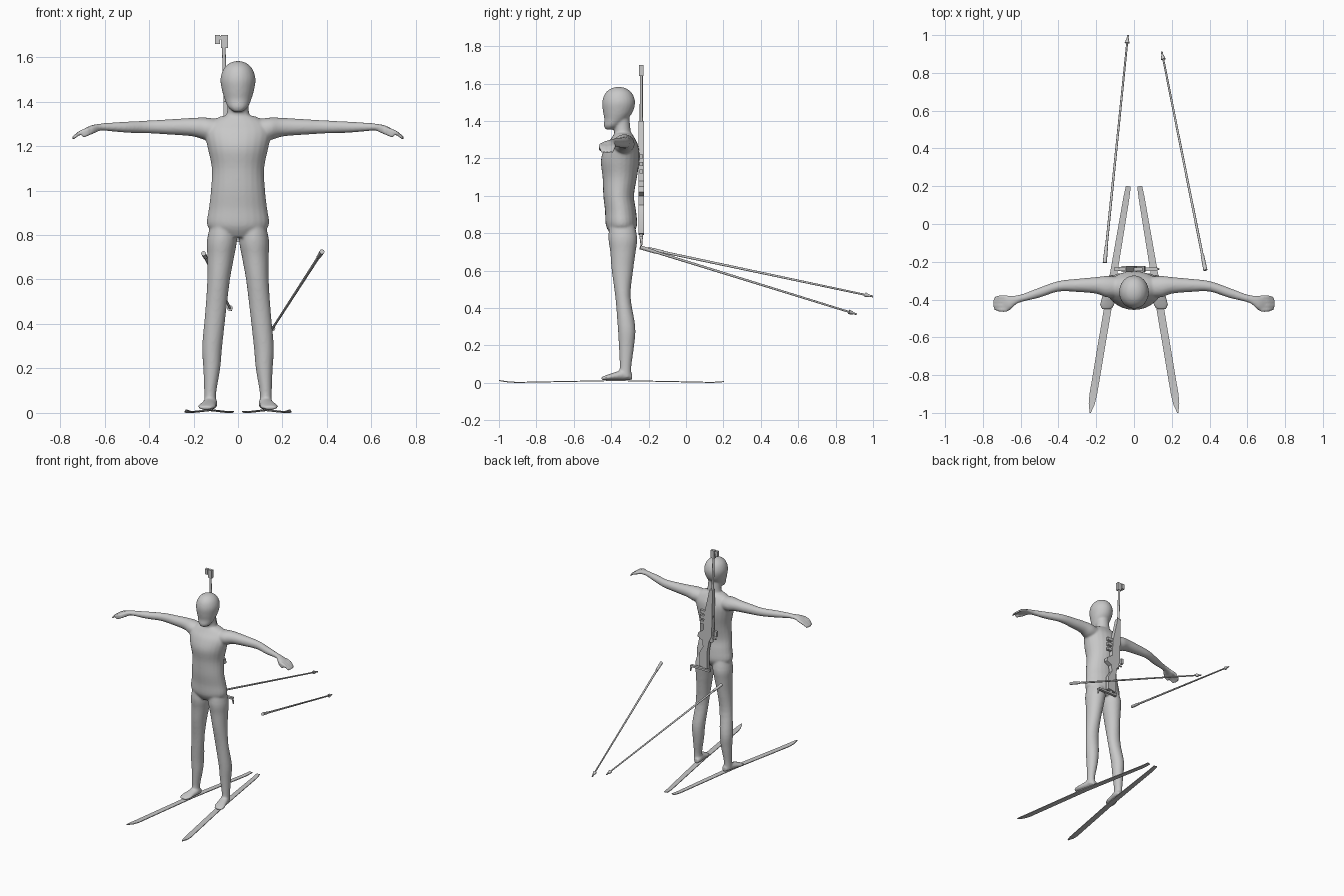
import bpy, bmesh, math
from mathutils import Vector

cube = bpy.data.objects.get("Cube")
if cube:
    bpy.data.objects.remove(cube, do_unlink=True)

grey = bpy.data.materials.new("plain_grey")
grey.use_nodes = True
grey.diffuse_color = (0.58, 0.58, 0.58, 1)
grey.node_tree.nodes["Principled BSDF"].inputs["Base Color"].default_value = grey.diffuse_color


def make_object(name, bm):
    """Turn a bmesh into a named object with smooth faces and sharp edges."""
    bmesh.ops.recalc_face_normals(bm, faces=bm.faces)
    mesh = bpy.data.meshes.new(name)
    bm.to_mesh(mesh)
    bm.free()
    mesh.materials.append(grey)
    mesh.shade_smooth()
    mesh.set_sharp_from_angle(angle=math.radians(35))
    obj = bpy.data.objects.new(name, mesh)
    bpy.context.collection.objects.link(obj)
    return obj


def smooth_path(sections, steps=4):
    """Catmull-Rom interpolation of section tuples."""
    pts = [Vector(s) for s in sections]
    pts = [pts[0]] + pts + [pts[-1]]
    out = []
    for a, b, c, d in zip(pts, pts[1:], pts[2:], pts[3:]):
        for i in range(steps):
            t = i / steps
            out.append(b + (c - a) * t / 2 + (a * 2 - b * 5 + c * 4 - d) * t * t / 2
                       + (b * 3 - a - c * 3 + d) * t ** 3 / 2)
    return out + [pts[-1]]


def skin_rings(bm, rings):
    """Join rings of points into a closed tube."""
    rings = [[bm.verts.new(p) for p in ring] for ring in rings]
    count = len(rings[0])
    for low, high in zip(rings, rings[1:]):
        for i in range(count):
            j = (i + 1) % count
            bm.faces.new((low[i], low[j], high[j], high[i]))
    bm.faces.new(rings[0])
    bm.faces.new(rings[-1])


def loft(bm, sections, axis, side=1, sides=24):
    """Closed elliptical tube; each section is x, y, z and two radii."""
    rings = []
    for x, y, z, ra, rb in smooth_path(sections):
        ring = []
        for i in range(sides):
            ang = math.tau * i / sides
            u = max(ra, 0.004) * math.cos(ang)
            v = max(rb, 0.004) * math.sin(ang)
            offset = {"x": (0, u, v), "y": (u, 0, v), "z": (u, v, 0)}[axis]
            p = Vector((x, y, z)) + Vector(offset)
            p.x *= side
            ring.append(p)
        rings.append(ring)
    skin_rings(bm, rings)


def rod(bm, start, end, r_start, r_end, sides=12):
    """Tapered round bar between two points."""
    start, end = Vector(start), Vector(end)
    turn = (end - start).to_track_quat("Z", "Y")
    circle = [Vector((math.cos(math.tau * i / sides), math.sin(math.tau * i / sides), 0))
              for i in range(sides)]
    skin_rings(bm, [[p + turn @ (c * r) for c in circle]
                    for p, r in ((start, r_start), (end, r_end))])


def plate(bm, outline, y_mid, depth):
    """Outline in the x-z plane given thickness along y."""
    skin_rings(bm, [[Vector((x, y_mid + k * depth / 2, z)) for x, z in outline]
                    for k in (-1, 1)])


def box(bm, x0, x1, z0, z1, y_mid, depth):
    plate(bm, [(x0, z0), (x1, z0), (x1, z1), (x0, z1)], y_mid, depth)


# Body: torso, neck and head
body = bmesh.new()
loft(body, [(0, -.345, .79, .08, .055), (0, -.345, .84, .138, .083), (0, -.35, .92, .131, .083),
            (0, -.36, 1, .122, .082), (0, -.354, 1.1, .118, .092), (0, -.352, 1.19, .136, .103),
            (0, -.343, 1.26, .15, .09), (0, -.337, 1.305, .13, .065),
            (0, -.336, 1.335, .075, .046)], "z")
loft(body, [(0, -.336, 1.28, .075, .05), (0, -.34, 1.35, .05, .044),
            (0, -.348, 1.43, .046, .044)], "z")
loft(body, [(0, -.405, 1.355, .022, .025), (0, -.395, 1.375, .045, .044),
            (0, -.375, 1.41, .06, .062), (0, -.364, 1.45, .072, .08), (0, -.36, 1.5, .079, .088),
            (0, -.36, 1.545, .066, .074), (0, -.36, 1.572, .04, .045),
            (0, -.36, 1.582, .012, .014)], "z")

# Body: legs, feet, arms and hands on both sides
leg = [(.065, -.345, .88, .05, .06), (.072, -.338, .78, .067, .077), (.078, -.337, .7, .06, .068),
       (.087, -.34, .6, .051, .057), (.1, -.337, .46, .047, .041), (.116, -.318, .3, .045, .047),
       (.118, -.318, .2, .038, .041), (.125, -.323, .09, .027, .031), (.125, -.325, .03, .028, .033)]
foot = [(.117, -.288, .033, .02, .017), (.123, -.33, .042, .031, .028), (.133, -.38, .036, .035, .021),
        (.141, -.425, .028, .04, .014), (.146, -.452, .023, .026, .008)]
arm = [(.05, -.335, 1.27, .05, .045), (.14, -.332, 1.277, .057, .051), (.2, -.325, 1.285, .044, .042),
       (.3, -.325, 1.286, .035, .035), (.4, -.33, 1.286, .028, .029), (.5, -.363, 1.285, .027, .025),
       (.58, -.388, 1.286, .021, .019), (.62, -.4, 1.285, .023, .016), (.66, -.417, 1.278, .038, .015),
       (.69, -.421, 1.266, .04, .013)]
for side in (1, -1):
    loft(body, leg, "z", side)
    loft(body, foot, "y", side)
    loft(body, arm, "x", side)
    for k in range(4):
        y = -.454 + .022 * k
        reach = .75 - .006 * abs(k - 1.5)
        loft(body, [(.67, y, 1.273, .012, .011), (.71, y, 1.26, .012, .011),
                    (reach, y * .8 - .084, 1.234, .009, .008)], "x", side, 10)
    loft(body, [(.625, -.41, 1.278, .014, .012), (.66, -.446, 1.262, .012, .012),
                (.7, -.46, 1.243, .009, .009)], "x", side, 10)
figure = make_object("body", body)
remesh = figure.modifiers.new("blend", "REMESH")
remesh.mode = "VOXEL"
remesh.voxel_size = 0.006
remesh.use_smooth_shade = True
soften = figure.modifiers.new("soften", "SMOOTH")
soften.factor = 0.5
soften.iterations = 8

# Skis: pointed raised tip and a slight arch under the foot
ski_stations = [(0, .013, .004), (.05, .016, 0), (.25, .018, .005), (.48, .02, .01), (.7, .02, .005),
                (.92, .02, 0), (.96, .016, .003), (1, .003, .01)]
for side, label in ((1, "left"), (-1, "right")):
    rear, tip = Vector((.03 * side, .2, 0)), Vector((.232 * side, -1, 0))
    across = (tip - rear).cross(Vector((0, 0, 1))).normalized()
    ski = bmesh.new()
    rings = []
    for t, half, z in ski_stations:
        mid = rear.lerp(tip, t)
        rings.append([mid + across * (half * w) + Vector((0, 0, z + h))
                      for w, h in ((-1, 0), (1, 0), (1, .005), (-1, .005))])
    skin_rings(ski, rings)
    make_object(label + "_ski", ski)

# Poles: grip, tapered shaft, basket and spike
for label, top, end in (("left", (.378, -.245, .725), (.147, .912, .367)),
                        ("right", (-.155, -.205, .717), (-.032, 1, .462))):
    top, end = Vector(top), Vector(end)
    pole = bmesh.new()
    rod(pole, top, end, .007, .005)
    rod(pole, top, top.lerp(end, .07), .011, .009)
    rod(pole, top.lerp(end, .965), top.lerp(end, .985), .013, .006)
    make_object(label + "_pole", pole)

# Rifle carried upright on the back
BACK = -.239
barrel = bmesh.new()
rod(barrel, (-.065, BACK, 1.67), (-.045, BACK, 1.02), .008, .009)
rod(barrel, (-.052, BACK, 1.2), (-.045, BACK, 1), .014, .014)
rod(barrel, (-.045, BACK, 1.03), (-.085, BACK, 1.03), .006, .006)
make_object("rifle_barrel", barrel)

sights = bmesh.new()
box(sights, -.076, -.046, 1.64, 1.7, BACK, .022)
box(sights, -.103, -.082, 1.66, 1.7, BACK, .022)
box(sights, -.09, -.07, 1.68, 1.695, BACK, .012)
box(sights, -.095, -.075, 1.05, 1.09, BACK, .02)
make_object("rifle_sights", sights)

stock = bmesh.new()
plate(stock, [(-.066, 1.4), (-.04, 1.4), (.005, 1.2), (.012, 1.08), (.055, 1.05), (.06, 1.02),
              (.02, 1), (.015, .95), (.045, .9), (.045, .8), (-.02, .79), (-.02, .92),
              (-.035, 1), (-.058, 1.05)], BACK, .031)
make_object("rifle_stock", stock)

magazines = bmesh.new()
for z in (1.12, 1.16, 1.2):
    box(magazines, 0, .045, z, z + .022, BACK, .018)
make_object("rifle_magazines", magazines)

butt = bmesh.new()
rod(butt, (.012, BACK, .82), (.012, BACK, .77), .01, .01)
box(butt, -.035, .125, .768, .782, BACK, .02)
rod(butt, (.12, BACK, .778), (.13, BACK, .735), .007, .005)
rod(butt, (-.03, BACK, .775), (-.04, BACK, .8), .007, .005)
make_object("rifle_butt_hook", butt)
